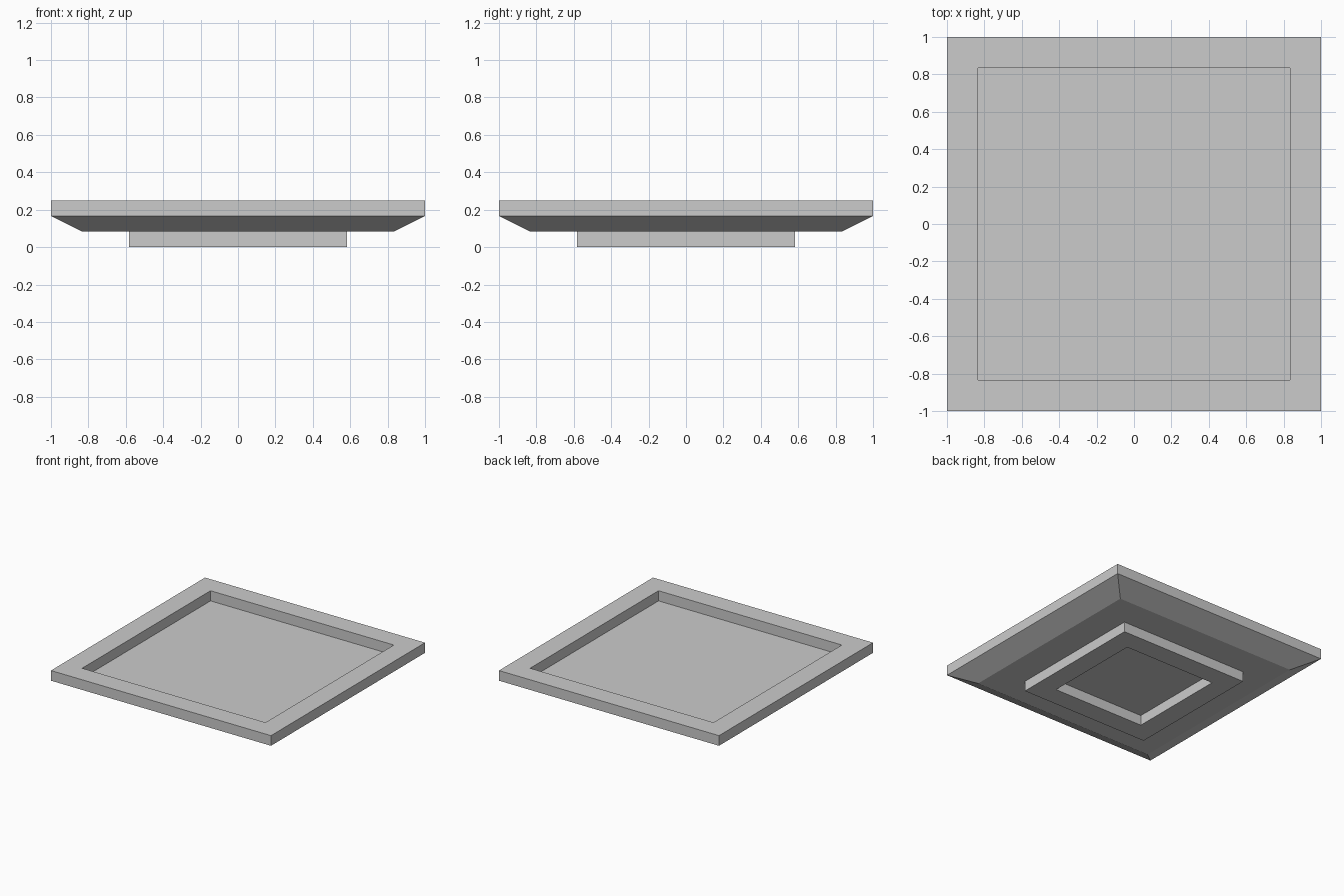
import bpy, bmesh

cube = bpy.data.objects.get("Cube")
if cube:
    bpy.data.objects.remove(cube, do_unlink=True)

# Single plain grey
GREY = (0.6, 0.6, 0.6, 1.0)
mat = bpy.data.materials.new("plain_grey")
mat.use_nodes = True
mat.diffuse_color = GREY
mat.node_tree.nodes["Principled BSDF"].inputs["Base Color"].default_value = GREY

U = 1 / 12  # wall and step thickness


def square_loft(name, profile):
    """Loft square rings given as (half width, height) in units, capped at both ends."""
    bm = bmesh.new()
    rings = [[bm.verts.new((sx * h * U, sy * h * U, z * U))
              for sx, sy in ((-1, -1), (1, -1), (1, 1), (-1, 1))]
             for h, z in profile]
    for a, b in zip(rings, rings[1:]):
        for i in range(4):
            j = (i + 1) % 4
            bm.faces.new((a[i], a[j], b[j], b[i]))
    bm.faces.new(rings[0])
    bm.faces.new(rings[-1])
    bmesh.ops.recalc_face_normals(bm, faces=bm.faces[:])
    mesh = bpy.data.meshes.new(name)
    bm.to_mesh(mesh)
    bm.free()
    mesh.materials.append(mat)
    obj = bpy.data.objects.new(name, mesh)
    bpy.context.collection.objects.link(obj)
    return obj


# Recessed floor, rim, sloped underside, then hollow square foot
square_loft("square_tray", [
    (10, 2), (10, 3), (12, 3), (12, 2), (10, 1),
    (7, 1), (7, 0), (5, 0), (5, 1),
])
